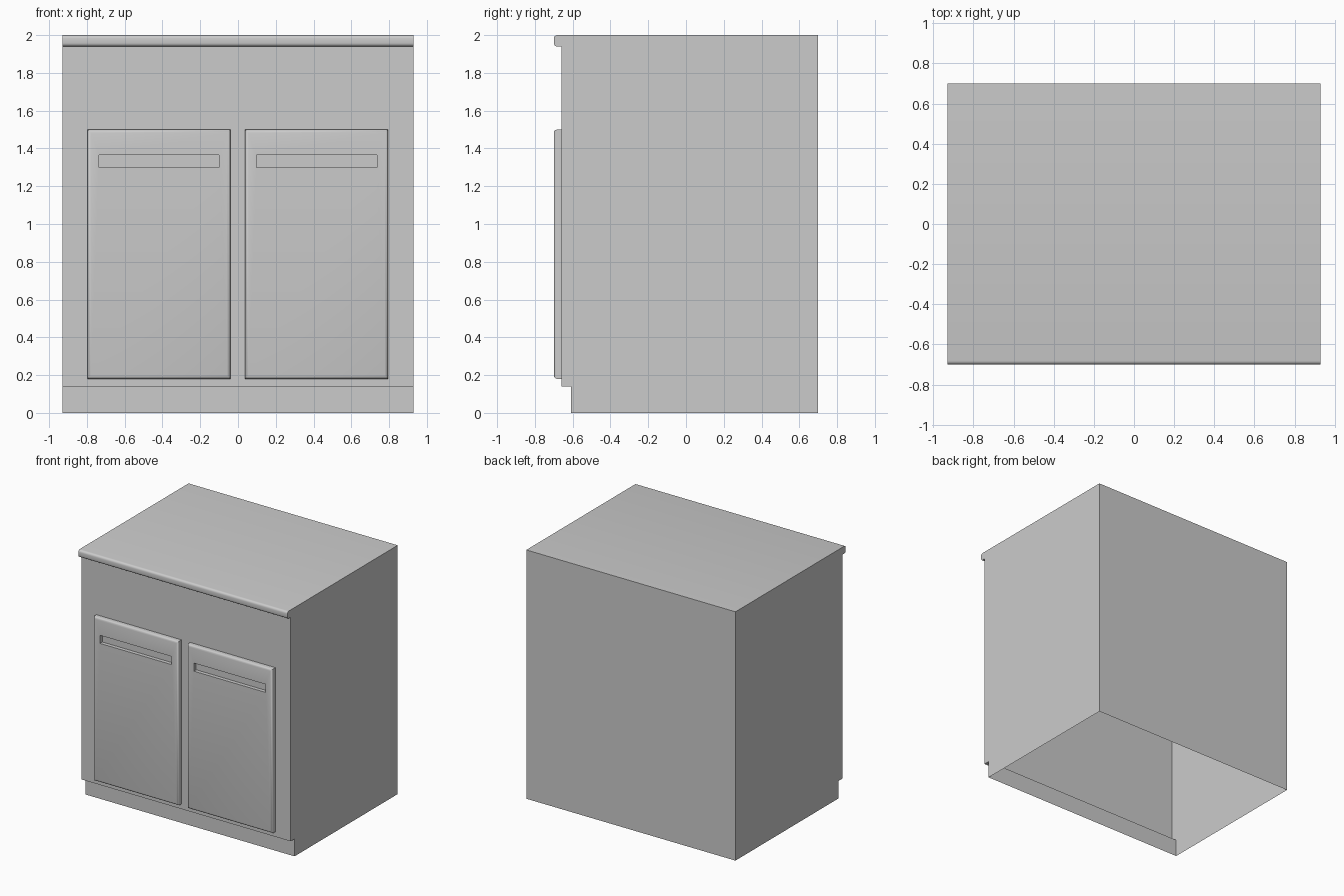
import bpy, bmesh, math
from mathutils import Vector

cube = bpy.data.objects.get("Cube")
if cube:
    bpy.data.objects.remove(cube, do_unlink=True)

# Single grey material
grey = bpy.data.materials.new("light_grey")
grey.use_nodes = True
color = (0.6, 0.6, 0.6, 1)
grey.diffuse_color = color
grey.node_tree.nodes["Principled BSDF"].inputs["Base Color"].default_value = color

HALF_W, BACK, FRONT, LIP, KICK = 0.93, 0.7, -0.66, -0.7, -0.61
TOP, KICK_TOP, LIP_BOTTOM = 2.0, 0.14, 1.94


def finish(bm, name):
    bmesh.ops.recalc_face_normals(bm, faces=bm.faces)
    return bm


def add_object(bm, name):
    mesh = bpy.data.meshes.new(name)
    bm.to_mesh(mesh)
    bm.free()
    mesh.materials.append(grey)
    obj = bpy.data.objects.new(name, mesh)
    bpy.context.collection.objects.link(obj)
    bpy.ops.object.select_all(action="DESELECT")
    obj.select_set(True)
    bpy.context.view_layer.objects.active = obj
    bpy.ops.object.shade_smooth_by_angle(angle=math.radians(40))
    return obj


def edges_where(bm, rule):
    return [e for e in bm.edges if all(rule(v.co) for v in e.verts)]


# Cabinet shell: side profile extruded across, open underneath
profile = [(BACK, 0), (BACK, TOP), (LIP, TOP), (LIP, LIP_BOTTOM),
           (FRONT, LIP_BOTTOM), (FRONT, KICK_TOP), (KICK, KICK_TOP), (KICK, 0)]
bm = bmesh.new()
side = bm.faces.new([bm.verts.new((-HALF_W, y, z)) for y, z in profile])
ext = bmesh.ops.extrude_face_region(bm, geom=[side], use_keep_orig=True)
moved = [g for g in ext["geom"] if isinstance(g, bmesh.types.BMVert)]
bmesh.ops.translate(bm, verts=moved, vec=(2 * HALF_W, 0, 0))
bmesh.ops.recalc_face_normals(bm, faces=bm.faces)

# Rounded front of the worktop
lip = [e for e in edges_where(bm, lambda c: abs(c.y - LIP) < 1e-4)
       if abs(e.verts[0].co.x - e.verts[1].co.x) > 1]
bmesh.ops.bevel(bm, geom=lip, offset=0.018, segments=4, profile=0.5, affect="EDGES")
floor = [f for f in bm.faces if all(v.co.z < 1e-4 for v in f.verts)]
bmesh.ops.delete(bm, geom=floor, context="FACES_ONLY")
add_object(bm, "cabinet_body")


# Door with rounded front edges and a recessed finger slot
def add_door(name, x0, x1):
    z0, z1 = 0.18, 1.5
    slot_z0, slot_z1, slot_margin, slot_depth = 1.3, 1.365, 0.06, 0.03
    bm = bmesh.new()
    bmesh.ops.create_cube(bm, size=1)
    bmesh.ops.scale(bm, verts=bm.verts, vec=(x1 - x0, FRONT - LIP, z1 - z0))
    bmesh.ops.translate(bm, verts=bm.verts,
                        vec=((x0 + x1) / 2, (FRONT + LIP) / 2, (z0 + z1) / 2))
    rim = edges_where(bm, lambda c: c.y < LIP + 1e-4)
    bmesh.ops.bevel(bm, geom=rim, offset=0.018, segments=3, profile=0.5, affect="EDGES")

    # Inset the front panel, shape it as the slot, then push it in
    bm.normal_update()
    panel = min(bm.faces, key=lambda f: f.calc_center_median().y)
    bmesh.ops.inset_individual(bm, faces=[panel], thickness=0.05)
    mid = panel.calc_center_median()
    for v in panel.verts:
        v.co.x = x0 + slot_margin if v.co.x < mid.x else x1 - slot_margin
        v.co.z = slot_z0 if v.co.z < mid.z else slot_z1
    pushed = bmesh.ops.extrude_discrete_faces(bm, faces=[panel])["faces"][0]
    bmesh.ops.translate(bm, verts=pushed.verts, vec=Vector((0, slot_depth, 0)))
    bmesh.ops.recalc_face_normals(bm, faces=bm.faces)
    add_object(bm, name)


add_door("right_door", -0.797, -0.04)
add_door("left_door", 0.037, 0.795)
